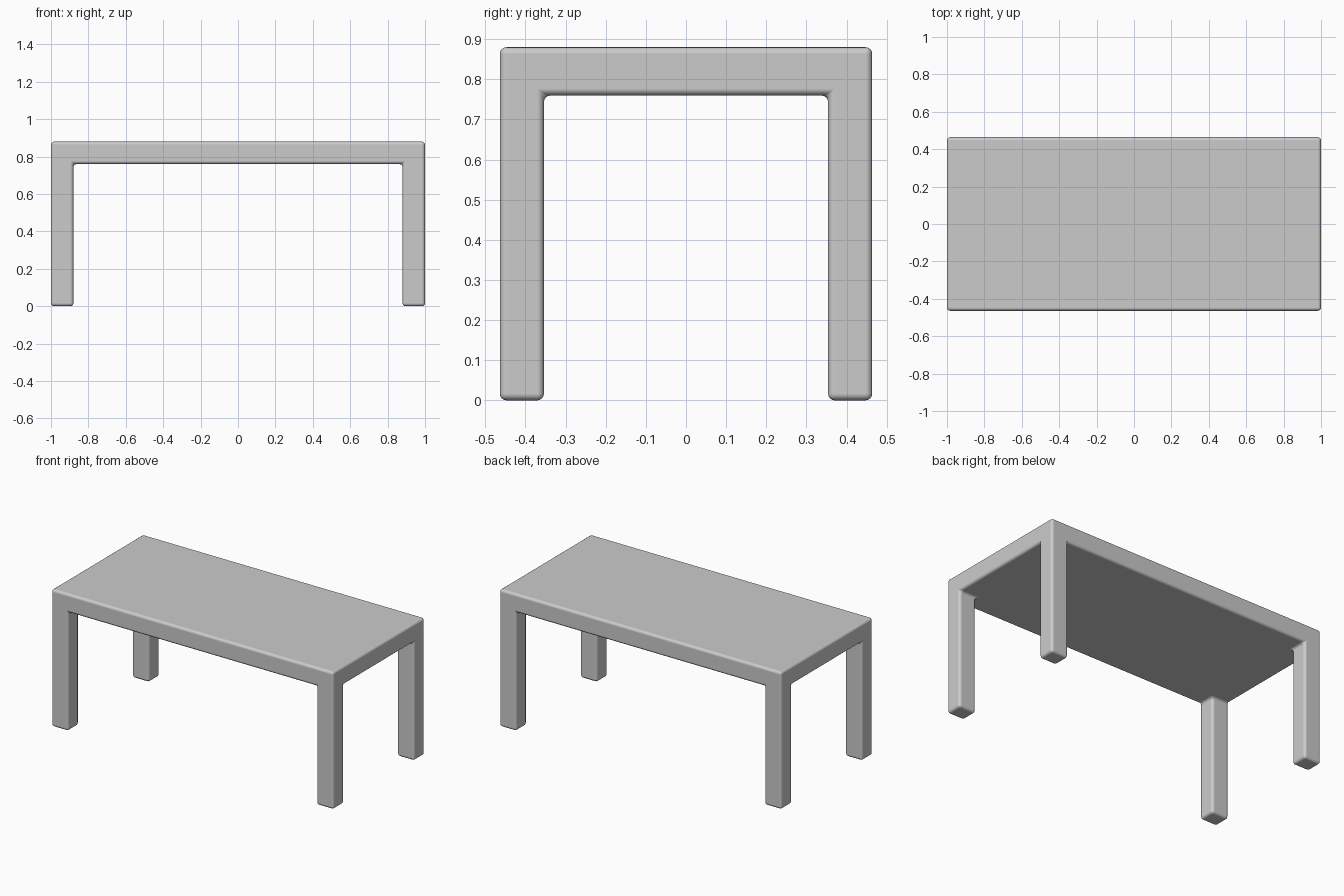
import bpy, bmesh, math

if "Cube" in bpy.data.objects:
    bpy.data.objects.remove(bpy.data.objects["Cube"])

HALF_X, HALF_Y = 1.0, 0.464
LEG_X, LEG_Y = 0.12, 0.11
TOP, UNDER = 0.88, 0.76

# Table plan: a 3 x 3 grid whose corner cells are the legs
xs = [-HALF_X, -HALF_X + LEG_X, HALF_X - LEG_X, HALF_X]
ys = [-HALF_Y, -HALF_Y + LEG_Y, HALF_Y - LEG_Y, HALF_Y]
bm = bmesh.new()
grid = [[bm.verts.new((x, y, TOP)) for y in ys] for x in xs]
cells = [bm.faces.new((grid[i][j], grid[i + 1][j], grid[i + 1][j + 1], grid[i][j + 1]))
         for i in range(3) for j in range(3)]


def add_solid_down(faces, depth):
    """Extrude faces downward, returning the new bottom faces."""
    res = bmesh.ops.extrude_face_region(bm, geom=faces, use_keep_orig=True)["geom"]
    verts = [g for g in res if isinstance(g, bmesh.types.BMVert)]
    bmesh.ops.translate(bm, verts=verts, vec=(0, 0, -depth))
    return [g for g in res if isinstance(g, bmesh.types.BMFace)]


# Tabletop slab
bottom = [f for f in add_solid_down(cells, TOP - UNDER)
          if all(abs(v.co.z - UNDER) < 1e-5 for v in f.verts)]

# Legs pulled from the four corner cells
for face in bottom:
    c = face.calc_center_median()
    if abs(c.x) > HALF_X - LEG_X and abs(c.y) > HALF_Y - LEG_Y:
        new = bmesh.ops.extrude_discrete_faces(bm, faces=[face])["faces"]
        bmesh.ops.translate(bm, verts=new[0].verts, vec=(0, 0, -UNDER))

# Merge coplanar faces into clean panels
bmesh.ops.recalc_face_normals(bm, faces=bm.faces)
bmesh.ops.dissolve_limit(bm, angle_limit=math.radians(1), verts=bm.verts, edges=bm.edges)

mesh = bpy.data.meshes.new("table")
bm.to_mesh(mesh)
bm.free()
table = bpy.data.objects.new("table", mesh)
bpy.context.collection.objects.link(table)

# Soft rounded edges, inside corners included
bevel = table.modifiers.new("rounded_edges", 'BEVEL')
bevel.width = 0.017
bevel.segments = 4
bevel.limit_method = 'ANGLE'
bevel.angle_limit = math.radians(30)
bevel.harden_normals = True

bpy.context.view_layer.objects.active = table
table.select_set(True)
bpy.ops.object.shade_smooth()
